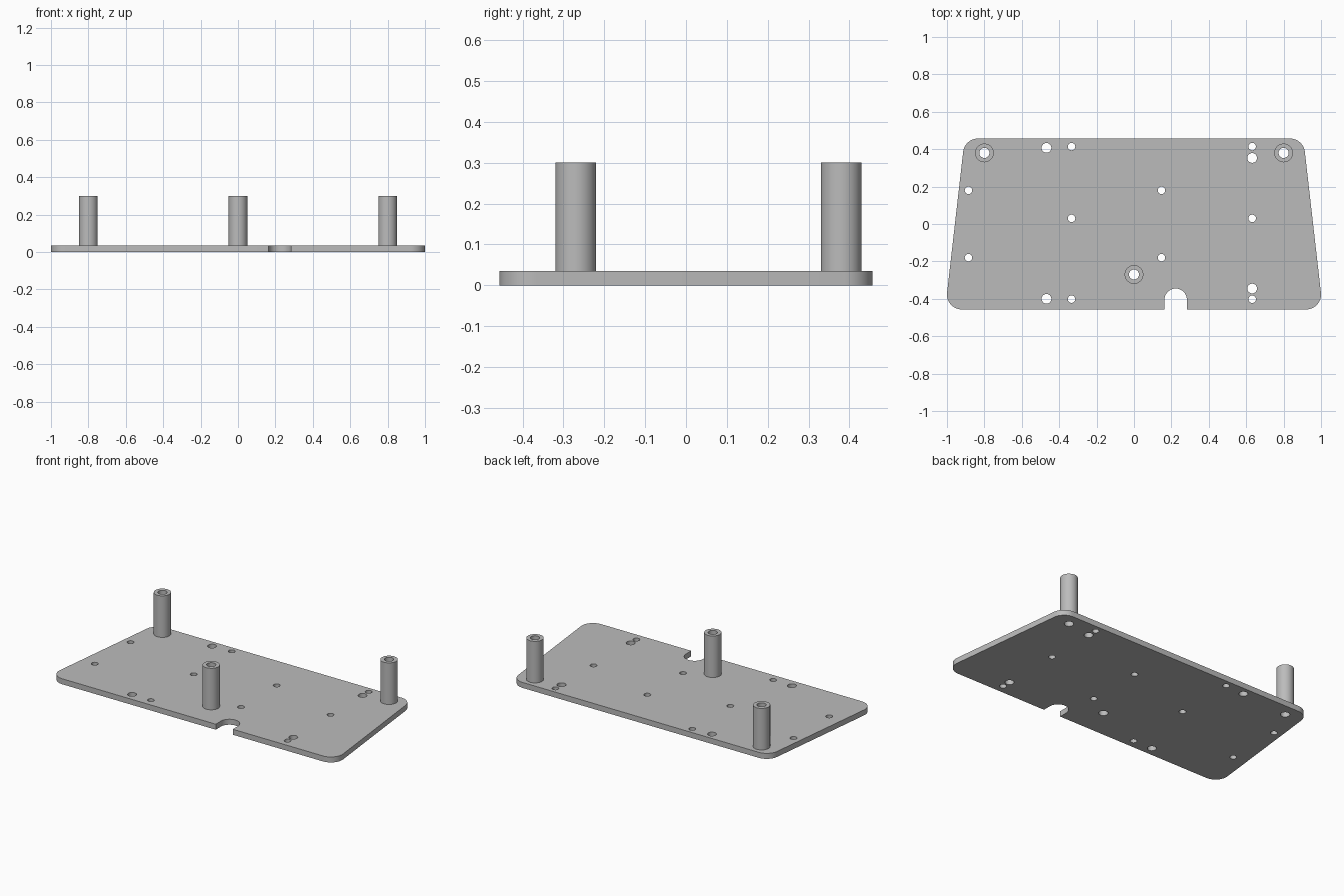
import bpy, bmesh
from math import pi, cos, sin, atan2, radians

cube = bpy.data.objects.get("Cube")
if cube:
    bpy.data.objects.remove(cube, do_unlink=True)

grey = bpy.data.materials.new("plain grey")
grey.use_nodes = True
grey.diffuse_color = (0.5, 0.5, 0.5, 1)
grey.node_tree.nodes["Principled BSDF"].inputs["Base Color"].default_value = grey.diffuse_color


def arc(x, y, r, start, end, steps):
    """Points on an arc, both ends included."""
    angles = [start + (end - start) * i / steps for i in range(steps + 1)]
    return [(x + r * cos(a), y + r * sin(a)) for a in angles]


def circle(x, y, r, steps=48):
    return arc(x, y, r, 0, 2 * pi, steps)[:-1]


def extruded(name, loops, bottom, top):
    """Solid from an outer loop and its hole loops."""
    curve = bpy.data.curves.new(name, "CURVE")
    curve.dimensions = "2D"
    curve.fill_mode = "BOTH"
    curve.extrude = (top - bottom) / 2
    for loop in loops:
        spline = curve.splines.new("POLY")
        spline.points.add(len(loop) - 1)
        for point, (x, y) in zip(spline.points, loop):
            point.co = (x, y, 0, 1)
        spline.use_cyclic_u = True
    obj = bpy.data.objects.new(name, curve)
    bpy.context.collection.objects.link(obj)
    bpy.ops.object.select_all(action="DESELECT")
    obj.select_set(True)
    bpy.context.view_layer.objects.active = obj
    bpy.ops.object.convert(target="MESH")
    obj = bpy.context.object
    obj.name = name

    # Weld caps to walls and rest the part at its height
    bm = bmesh.new()
    bm.from_mesh(obj.data)
    bmesh.ops.remove_doubles(bm, verts=bm.verts, dist=1e-5)
    bmesh.ops.translate(bm, verts=bm.verts, vec=(0, 0, (top + bottom) / 2))
    bmesh.ops.recalc_face_normals(bm, faces=bm.faces)
    bm.to_mesh(obj.data)
    bm.free()
    obj.data.materials.clear()
    obj.data.materials.append(grey)
    bpy.ops.object.shade_smooth_by_angle(angle=radians(30))
    return obj


THICK, HEIGHT = 0.035, 0.30
CORNER, FRONT_X, BACK_X, CORNER_Y = 0.08, 0.92, 0.834, 0.377
lean = atan2(FRONT_X - BACK_X, 2 * CORNER_Y)

# Tapered outline with rounded corners and a round-ended front notch
right_half = (arc(FRONT_X, -CORNER_Y, CORNER, -pi / 2, lean, 12)
              + arc(BACK_X, CORNER_Y, CORNER, lean, pi / 2, 12))
left_half = [(-x, y) for x, y in reversed(right_half)]
front_y = -CORNER_Y - CORNER
notch = ([(0.163, front_y)]
         + arc(0.223, -0.405, 0.06, pi, 0, 24)
         + [(0.283, front_y)])
outline = right_half + left_half + notch

# Mounting holes
posts = {"back_right_post": (-0.80, 0.38),
         "back_left_post": (0.80, 0.38),
         "front_post": (0, -0.27)}
large = [(-0.468, 0.407), (-0.468, -0.40), (0.632, 0.353), (0.632, -0.345)]
small = [(x, y) for x in (-0.334, 0.632) for y in (0.414, 0.03, -0.402)]
small += [(x, y) for x in (-0.885, 0.147) for y in (0.18, -0.18)]
holes = [circle(x, y, 0.027) for x, y in posts.values()]
holes += [circle(x, y, 0.026) for x, y in large]
holes += [circle(x, y, 0.02) for x, y in small]

extruded("base_plate", [outline] + holes, 0, THICK)

# Hollow standoff posts
for name, (x, y) in posts.items():
    extruded(name, [circle(x, y, 0.05), circle(x, y, 0.027)], THICK, HEIGHT)
